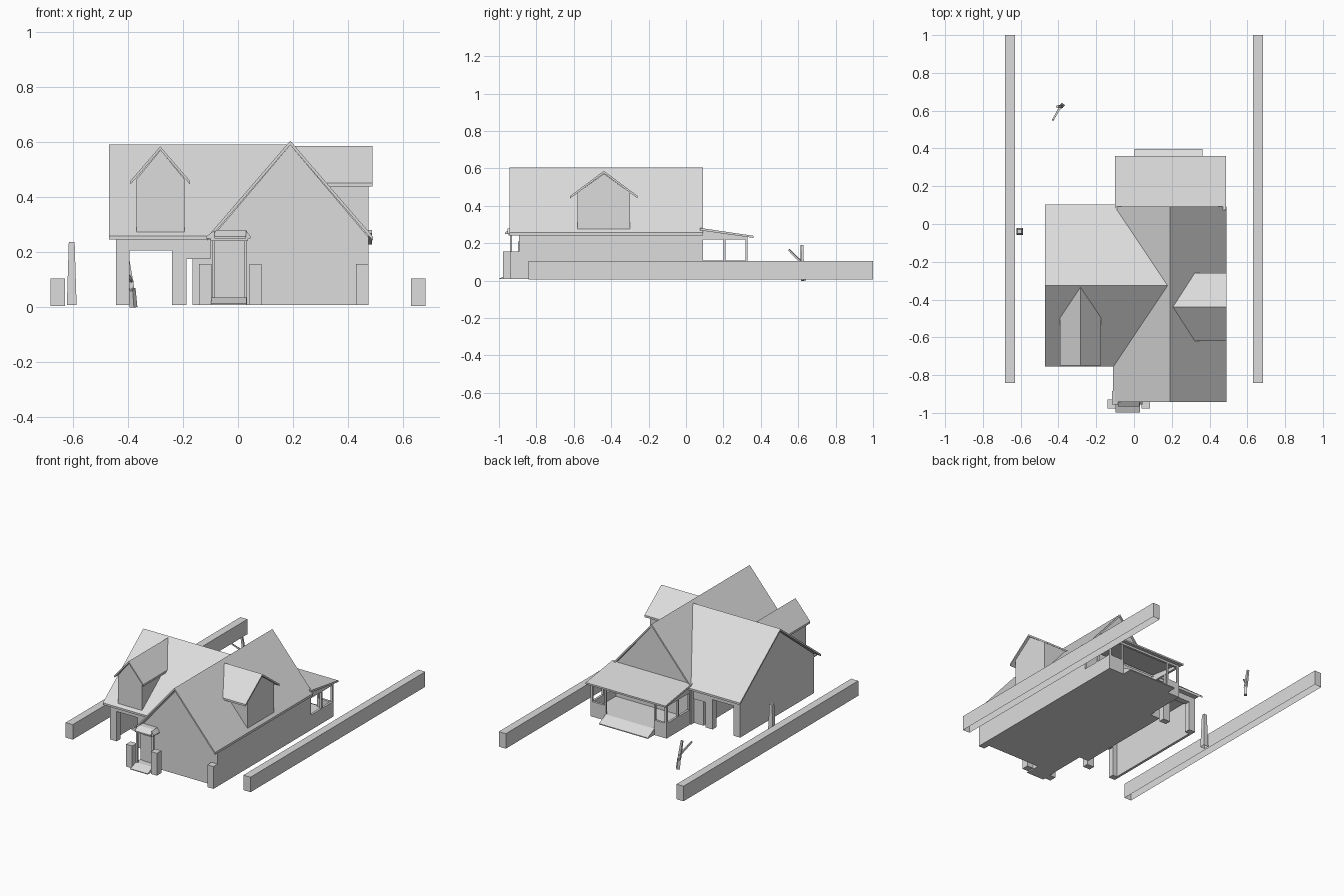
import bpy, bmesh, math
from mathutils import Matrix, Vector

if "Cube" in bpy.data.objects:
    bpy.data.objects.remove(bpy.data.objects["Cube"])

GREY = (0.72, 0.72, 0.72, 1.0)
mat = bpy.data.materials.new("plain_grey")
mat.use_nodes = True
mat.diffuse_color = GREY
mat.node_tree.nodes["Principled BSDF"].inputs["Base Color"].default_value = GREY


def finish(name, bm):
    bmesh.ops.recalc_face_normals(bm, faces=bm.faces)
    mesh = bpy.data.meshes.new(name)
    bm.to_mesh(mesh)
    bm.free()
    mesh.materials.append(mat)
    obj = bpy.data.objects.new(name, mesh)
    bpy.context.scene.collection.objects.link(obj)
    return obj


def prism(name, axis, profile, start, end):
    """Extrude a 2D profile along an axis; x uses (y, z), y uses (x, z)."""
    place = {"x": lambda p, d: (d, p[0], p[1]),
             "y": lambda p, d: (p[0], d, p[1]),
             "z": lambda p, d: (p[0], p[1], d)}[axis]
    bm = bmesh.new()
    face = bm.faces.new([bm.verts.new(place(p, start)) for p in profile])
    grown = bmesh.ops.extrude_face_region(bm, geom=[face])["geom"]
    shift = Vector(place((0, 0), end - start))
    for v in grown:
        if isinstance(v, bmesh.types.BMVert):
            v.co += shift
    return finish(name, bm)


def box(name, x, y, z):
    return prism(name, "z", [(x[0], y[0]), (x[1], y[0]), (x[1], y[1]), (x[0], y[1])], *z)


def open_bottom(obj):
    """Remove the lowest face so the part is a hollow shell."""
    bm = bmesh.new()
    bm.from_mesh(obj.data)
    base = min(bm.faces, key=lambda f: f.calc_center_median().z)
    bmesh.ops.delete(bm, geom=[base], context="FACES")
    bm.to_mesh(obj.data)
    bm.free()


def gable_roof(name, axis, mid, half, eave, ridge, start, end, t=0.013):
    prism(name, axis, [(mid - half, eave), (mid, ridge), (mid + half, eave),
                       (mid + half, eave - t), (mid, ridge - t), (mid - half, eave - t)],
          start, end)


def gable_body(name, axis, mid, half, base, shoulder, peak, start, end):
    prism(name, axis, [(mid - half, base), (mid + half, base), (mid + half, shoulder),
                       (mid, peak), (mid - half, shoulder)], start, end)


def taper(name, bottom, top, r0, r1):
    """Square tapered bar between two points."""
    a, b = Vector(bottom), Vector(top)
    bm = bmesh.new()
    bmesh.ops.create_cone(bm, cap_ends=True, segments=4, radius1=r0, radius2=r1,
                          depth=(b - a).length, matrix=Matrix.Rotation(math.pi / 4, 4, "Z"))
    obj = finish(name, bm)
    turn = (b - a).to_track_quat("Z", "Y").to_matrix().to_4x4()
    obj.data.transform(Matrix.Translation((a + b) / 2) @ turn)
    return obj


# Main house
G = 0.008
gable_body("main_house", "y", 0.19, 0.285, G, 0.255, 0.591, -0.893, 0.083)
gable_roof("main_roof", "y", 0.19, 0.301, 0.257, 0.606, -0.943, 0.092, 0.015)
box("side_room", (-0.165, -0.09), (-0.64, 0.05), (G, 0.25))

# Side wing with open carport
gable_body("wing_attic", "x", -0.327, 0.39, 0.248, 0.268, 0.577, -0.444, 0.1)
gable_roof("wing_roof", "x", -0.326, 0.428, 0.26, 0.592, -0.47, 0.18)
box("wing_soffit", (-0.444, -0.11), (-0.745, 0.095), (0.247, 0.254))
box("wing_outer_wall", (-0.444, -0.427), (-0.715, 0.063), (G, 0.255))
for side, y in (("front", (-0.715, -0.675)), ("back", (0.023, 0.063))):
    box(side + "_corner_pier", (-0.444, -0.395), y, (G, 0.25))
    box(side + "_middle_pier", (-0.24, -0.187), y, (G, 0.25))
    box(side + "_carport_header", (-0.40, -0.235), y, (0.207, 0.25))
    box(side + "_passage_header", (-0.19, -0.10), y, (0.175, 0.25))

# Dormers
gable_body("front_dormer", "y", -0.282, 0.088, 0.272, 0.465, 0.572, -0.735, -0.36)
gable_roof("front_dormer_roof", "y", -0.283, 0.109, 0.459, 0.585, -0.75, -0.335)
gable_body("side_dormer", "x", -0.439, 0.14, 0.272, 0.47, 0.572, 0.23, 0.475)
gable_roof("side_dormer_roof", "x", -0.439, 0.18, 0.453, 0.587, 0.205, 0.489)

# Rear porch
box("rear_porch_floor", (-0.088, 0.475), (0.08, 0.33), (G, 0.05))
prism("rear_porch_roof", "x", [(0.075, 0.282), (0.36, 0.24), (0.36, 0.229), (0.075, 0.269)],
      -0.10, 0.488)
prism("rear_steps", "x", [(0.33, G), (0.398, G), (0.398, 0.014), (0.33, 0.05)], 0.003, 0.363)
for side, x in (("left", (0.46, 0.475)), ("right", (-0.088, -0.073))):
    box(side + "_porch_side_wall", x, (0.08, 0.33), (G, 0.108))
    prism(side + "_porch_side_beam", "x",
          [(0.08, 0.22), (0.33, 0.22), (0.33, 0.238), (0.08, 0.275)], *x)
    for y in (0.08, 0.2, 0.318):
        box(side + "_porch_post", x, (y, y + 0.012), (0.1, 0.24))
box("rear_left_low_wall", (0.363, 0.475), (0.315, 0.33), (G, 0.108))
box("rear_right_low_wall", (-0.088, 0.003), (0.315, 0.33), (G, 0.108))
box("rear_porch_beam", (-0.088, 0.475), (0.315, 0.33), (0.22, 0.236))
for x in (-0.006, 0.36):
    box("rear_entry_post", (x, x + 0.012), (0.317, 0.329), (0.05, 0.23))

# Front entrance
for name, x, y in (("entry_right_pier", -0.141, (-0.978, -0.93)),
                   ("entry_left_pier", 0.041, (-0.978, -0.93)),
                   ("corner_pier", 0.43, (-0.937, -0.885))):
    box(name, (x, x + 0.045), y, (G, 0.157))
for x in (-0.095, 0.021):
    box("entry_column", (x, x + 0.012), (-0.94, -0.93), (G, 0.25))
prism("entry_steps", "x", [(-0.885, G), (-0.997, G), (-0.997, 0.013), (-0.94, 0.035),
                           (-0.885, 0.035)], -0.098, 0.031)
box("entry_beam", (-0.1, 0.036), (-0.95, -0.885), (0.242, 0.252))
prism("entry_roof", "x", [(-0.885, 0.25), (-0.967, 0.25), (-0.967, 0.258),
                          (-0.93, 0.282), (-0.885, 0.282)], -0.085, 0.03)
for name, outer, inner in (("right", -0.116, -0.085), ("left", 0.045, 0.03)):
    prism("entry_roof_" + name + "_slope", "y",
          [(outer, 0.25), (inner, 0.25), (inner, 0.28), (outer, 0.258)], -0.955, -0.885)
box("front_door", (-0.075, -0.005), (-0.898, -0.885), (0.035, 0.21))

# Garden hedges, marker post and bare tree
for name, x in (("right_hedge", -0.682), ("left_hedge", 0.63)):
    open_bottom(box(name, (x, x + 0.052), (-0.842, 1.0), (0.005, 0.105)))
open_bottom(taper("garden_post", (-0.605, -0.04, G), (-0.605, -0.04, 0.237), 0.025, 0.015))
taper("tree_trunk", (-0.38, 0.628, 0), (-0.385, 0.622, 0.07), 0.014, 0.012)
taper("tree_upright_branch", (-0.385, 0.622, 0.06), (-0.405, 0.62, 0.19), 0.012, 0.009)
taper("tree_side_branch", (-0.387, 0.625, 0.09), (-0.43, 0.55, 0.165), 0.009, 0.006)
